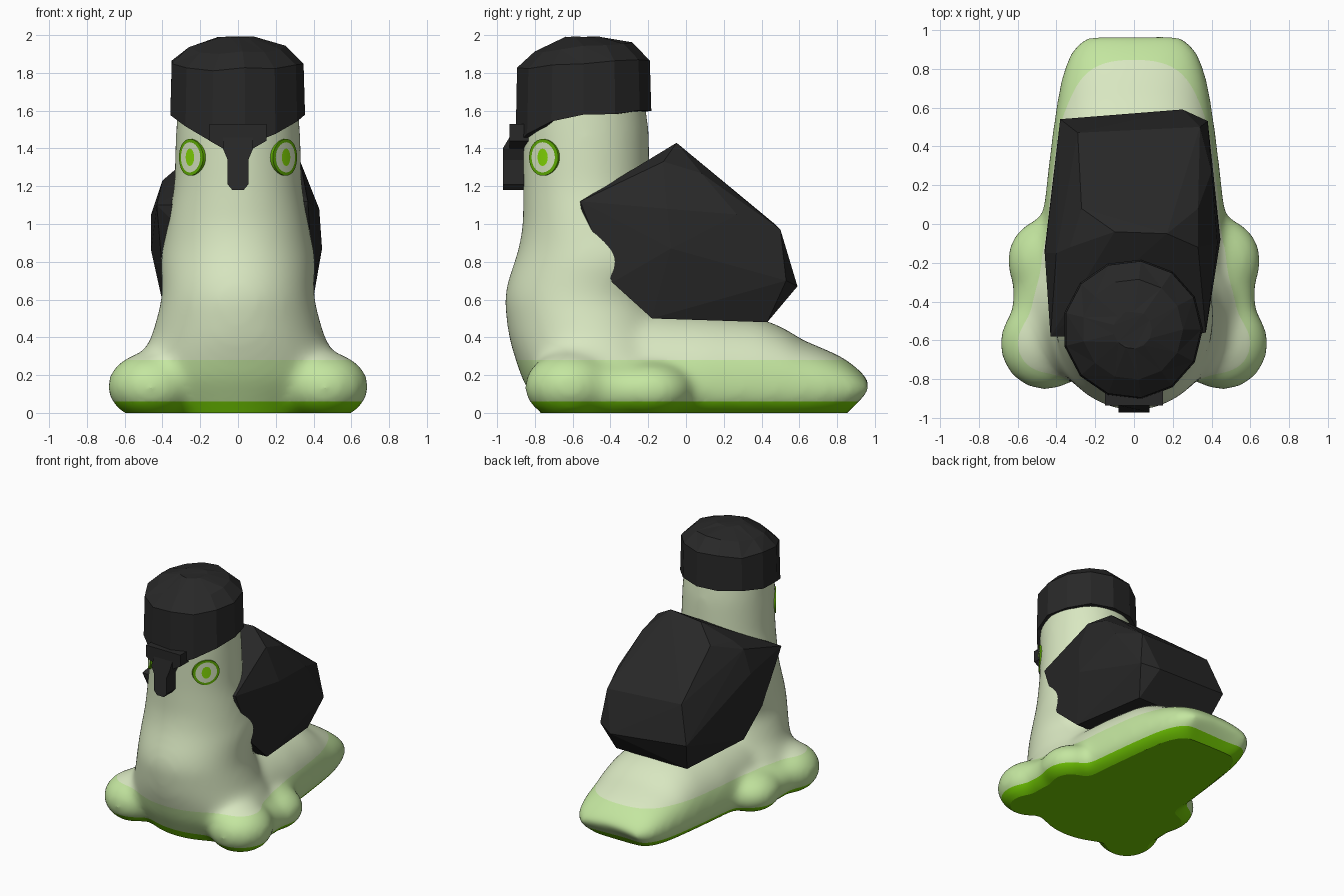
import bpy, bmesh, math, random
from mathutils import Vector

random.seed(4)
cube = bpy.data.objects.get("Cube")
if cube:
    bpy.data.objects.remove(cube)


def material(name, rgb):
    m = bpy.data.materials.new(name)
    m.use_nodes = True
    m.diffuse_color = (*rgb, 1)
    m.node_tree.nodes["Principled BSDF"].inputs["Base Color"].default_value = (*rgb, 1)
    return m


PALE = material("pale green", (0.70, 0.81, 0.54))
SOFT = material("soft green", (0.55, 0.79, 0.35))
SOLE = material("leaf green", (0.17, 0.59, 0.001))
DEEP = material("deep green", (0.12, 0.43, 0.001))
BRIGHT = material("bright green", (0.24, 0.72, 0.002))
BLACK = material("charcoal", (0.021, 0.021, 0.021))


def make_object(name, bm, mats):
    bmesh.ops.recalc_face_normals(bm, faces=bm.faces[:])
    mesh = bpy.data.meshes.new(name)
    bm.to_mesh(mesh)
    bm.free()
    for m in mats:
        mesh.materials.append(m)
    obj = bpy.data.objects.new(name, mesh)
    bpy.context.collection.objects.link(obj)
    return obj


def activate(obj):
    bpy.ops.object.select_all(action='DESELECT')
    obj.select_set(True)
    bpy.context.view_layer.objects.active = obj


def loft(bm, rings, caps=True):
    loops = [[bm.verts.new(p) for p in ring] for ring in rings]
    n = len(loops[0])
    for a, b in zip(loops, loops[1:]):
        for i in range(n):
            j = (i + 1) % n
            bm.faces.new((a[i], a[j], b[j], b[i]))
    if caps:
        bm.faces.new(loops[0])
        bm.faces.new(loops[-1])
    return loops


def circle(n):
    return [(math.cos(i * math.tau / n), math.sin(i * math.tau / n)) for i in range(n)]


# Body volumes: upright trunk (height, front, back, half width)
trunk = [(-.1, -.72, 0, .38), (.03, -.79, 0, .46), (.18, -.87, 0, .54), (.3, -.91, -.02, .515),
         (.4, -.94, -.06, .46), (.6, -.965, -.13, .405), (.7, -.945, -.08, .405),
         (.8, -.91, .0, .415), (.88, -.885, -.04, .4), (1, -.865, -.14, .375),
         (1.2, -.865, -.19, .34), (1.5, -.875, -.195, .33), (1.75, -.86, -.23, .315)]
bm = bmesh.new()
loft(bm, [[(w * c, (f + b) / 2 + (b - f) / 2 * s, z) for c, s in circle(40)]
          for z, f, b, w in trunk])

# Tail (position, half width, top height)
tail = [(-.65, .42, .48), (-.2, .47, .55), (.1, .465, .53), (.4, .43, .5), (.52, .415, .45),
        (.62, .4, .385), (.72, .385, .345), (.83, .355, .295), (.91, .32, .235), (.98, .25, .16)]


def tail_ring(y, w, top):
    ring = []
    for c, s in circle(40):
        c, s = (math.copysign(abs(v) ** .85, v) for v in (c, s))
        lift = (top - .12) * s if s > 0 else .19 * s
        # the underside of the tip recedes
        recede = 1.2 * max(0, -lift - .02) * max(0, y)
        ring.append((w * c, y - recede, .12 + lift))
    return ring


loft(bm, [tail_ring(*t) for t in tail])

# Flattened foot bumps, with fillers that blend them into the trunk
bumps = [((.455, -.615, .14), (.24, .245, .185)), ((.44, -.19, .12), (.22, .23, .155)),
         ((.42, -.39, .12), (.21, .25, .16)), ((.36, -.56, .2), (.2, .22, .19))]
for side in (-1, 1):
    for centre, size in bumps:
        ball = bmesh.ops.create_uvsphere(bm, u_segments=32, v_segments=20, radius=1)["verts"]
        bmesh.ops.scale(bm, verts=ball, vec=size)
        bmesh.ops.translate(bm, verts=ball, vec=(side * centre[0], centre[1], centre[2]))

body = make_object("body", bm, [PALE, SOFT, SOLE])
activate(body)
remesh = body.modifiers.new("fuse", 'REMESH')
remesh.mode = 'VOXEL'
remesh.voxel_size = .022
smooth = body.modifiers.new("soften", 'SMOOTH')
smooth.factor = .5
smooth.iterations = 42
for name in ("fuse", "soften"):
    bpy.ops.object.modifier_apply(modifier=name)

# Flat sole and colour bands by height
bm = bmesh.new()
bm.from_mesh(body.data)
for z in (0, .06, .28):
    bmesh.ops.bisect_plane(bm, geom=bm.verts[:] + bm.edges[:] + bm.faces[:], dist=1e-5,
                           plane_co=(0, 0, z), plane_no=(0, 0, 1), clear_inner=(z == 0))
bmesh.ops.holes_fill(bm, edges=[e for e in bm.edges if e.is_boundary], sides=0)
bmesh.ops.recalc_face_normals(bm, faces=bm.faces[:])
for f in bm.faces:
    z = f.calc_center_median().z
    f.material_index = 2 if z < .06 else 1 if z < .28 else 0
bm.to_mesh(body.data)
bm.free()
activate(body)
bpy.ops.object.shade_smooth_by_angle(angle=math.radians(45))
for edge in body.data.edges:
    if all(abs(body.data.vertices[v].co.z) < 1e-4 for v in edge.vertices):
        edge.use_edge_sharp = True

# Eyes: thin, slightly bowed discs with a rim, a pale field and a pupil
for side, label in ((1, "left"), (-1, "right")):
    bm = bmesh.new()
    across, out = Vector((.64 * side, .77, 0)), Vector((.77 * side, -.64, 0))
    centre = Vector((.25 * side, -.755, 1.353)) + out * .007
    # (half width, half height, depth behind the face)
    sizes = [(.1, .097, .018), (.1, .097, 0), (.08, .08, 0), (.035, .046, 0)]
    loops = loft(bm, [[centre + across * (w * c) + Vector((0, 0, h * s)) - out * (d + .9 * (w * c) ** 2)
                       for c, s in circle(32)] for w, h, d in sizes], caps=False)
    bm.faces.new(loops[-1])
    bm.faces.ensure_lookup_table()
    for i, f in enumerate(bm.faces):
        f.material_index = (0, 0, 1, 2)[i // 32]
    eye = make_object(label + "_eye", bm, [DEEP, PALE, BRIGHT])
    if eye.data.polygons[-1].normal.dot(out) < 0:
        eye.data.flip_normals()
    activate(eye)
    bpy.ops.object.shade_smooth_by_angle(angle=math.radians(40))

# Faceted cap, its ragged hem dipping over the brow and its crown tilted forward
bm = bmesh.new()
rings = []
for r, z, tilt, jitter in ((.3, None, 0, 0), (.362, None, 0, .014), (.354, 1.845, .03, .015),
                           (.26, 1.935, .025, .012), (.1, 1.99, 0, .003)):
    ring = []
    for c, s in circle(13):
        hem = 1.59 - .19 * max(-s, 0) ** 2.2
        dz = random.uniform(-jitter, jitter) + tilt * s
        ring.append((r * c - .007, -.543 + r * s, (hem if z is None else z) + dz))
    rings.append(ring)
loft(bm, rings)
bmesh.ops.triangulate(bm, faces=bm.faces[:])
make_object("cap", bm, [BLACK])


# Brow plate and hanging nose, extruded from mirrored outlines
def plate(name, half, front, slope, back):
    outline = half + [(-x, z) for x, z in reversed(half)]
    bm = bmesh.new()
    loft(bm, [[(x, front + slope * max(0, z - 1.4), z) for x, z in outline],
              [(x, back, z) for x, z in outline]])
    make_object(name, bm, [BLACK])


plate("brow", [(.15, 1.53), (.15, 1.44), (.08, 1.4)], -.935, 0, -.78)
plate("nose", [(.08, 1.46), (.08, 1.4), (.055, 1.34), (.055, 1.21), (.03, 1.18)], -.97, .6, -.82)

# Faceted shell carried on the back
shell_points = [
    (-.43, -.58, 1.1), (-.36, -.57, 1.03), (-.395, -.39, .69), (.37, -.56, 1.12), (.34, -.55, 1.04),
    (.395, -.39, .69), (-.27, .08, 1.31), (-.1, -.04, 1.41), (.17, -.05, 1.43), (.33, .08, 1.27),
    (-.33, -.12, 1.29), (.33, -.12, 1.33), (.4, .27, 1.05), (-.4, -.15, 1.23),
    (-.46, -.15, 1.05), (-.46, -.13, .86), (.43, -.1, 1.08), (.445, -.08, .87), (-.29, .47, 1),
    (.34, .5, .97), (-.38, .54, .72), (.25, .59, .67), (.38, .53, .7),
    (-.31, .43, .48), (.31, .43, .48), (-.38, -.18, .5), (.38, -.18, .5)]
bm = bmesh.new()
for p in shell_points:
    bm.verts.new(p)
bmesh.ops.convex_hull(bm, input=bm.verts[:])
loose = [v for v in bm.verts if not v.link_faces]
bmesh.ops.delete(bm, geom=loose, context='VERTS')
make_object("shell", bm, [BLACK])
